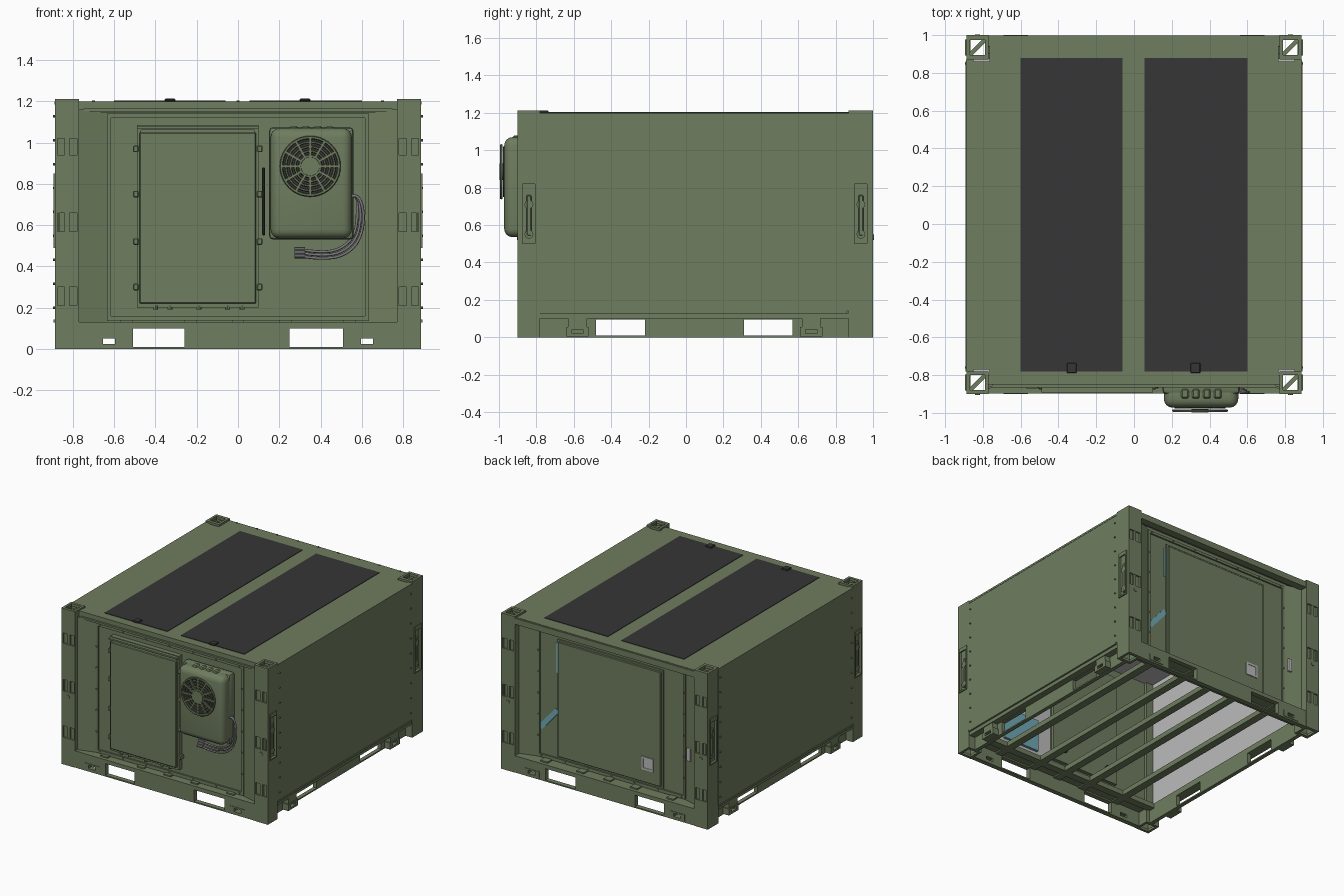
import bpy, bmesh
from math import pi, sin, cos
from mathutils import Matrix, Vector

if "Cube" in bpy.data.objects:
    bpy.data.objects.remove(bpy.data.objects["Cube"])


def mat(name, r, g, b):
    m = bpy.data.materials.new(name)
    m.diffuse_color = (r, g, b, 1)
    m.use_nodes = True
    m.node_tree.nodes["Principled BSDF"].inputs["Base Color"].default_value = m.diffuse_color
    return m


GREEN = mat("olive_green", 0.16, 0.205, 0.115)
DARK = mat("dark_grey", 0.037, 0.037, 0.037)
GREY = mat("light_grey", 0.5, 0.5, 0.5)
METAL = mat("hose_grey", 0.2, 0.2, 0.21)
BLUE = mat("pale_blue", 0.16, 0.4, 0.46)


def finish(name, bm, m, smooth=False):
    bmesh.ops.recalc_face_normals(bm, faces=bm.faces)
    me = bpy.data.meshes.new(name)
    bm.to_mesh(me)
    bm.free()
    ob = bpy.data.objects.new(name, me)
    bpy.context.collection.objects.link(ob)
    me.materials.append(m)
    if smooth:
        bpy.ops.object.select_all(action='DESELECT')
        ob.select_set(True)
        bpy.context.view_layer.objects.active = ob
        bpy.ops.object.shade_smooth_by_angle()
    return ob


def add_box(bm, x0, x1, y0, y1, z0, z1, rot=None):
    s = Matrix.Diagonal((abs(x1 - x0), abs(y1 - y0), abs(z1 - z0), 1))
    t = Matrix.Translation(((x0 + x1) / 2, (y0 + y1) / 2, (z0 + z1) / 2))
    bmesh.ops.create_cube(bm, size=1, matrix=t @ (rot or Matrix()) @ s)


def box(name, x0, x1, y0, y1, z0, z1, m=GREEN, bevel=0, seg=1, rot=None):
    bm = bmesh.new()
    add_box(bm, x0, x1, y0, y1, z0, z1, rot)
    if bevel:
        bmesh.ops.bevel(bm, geom=bm.edges[:], offset=bevel, segments=seg, affect='EDGES', profile=0.5)
    return finish(name, bm, m, seg > 1)


def pierced(name, axis, p0, p1, u0, u1, v0, v1, holes, m=GREEN):
    """Flat plate from p0 to p1 along an axis, with rectangular holes (ua, ub, va, vb)."""
    us = sorted({u0, u1, *[h[0] for h in holes], *[h[1] for h in holes]})
    vs = sorted({v0, v1, *[h[2] for h in holes], *[h[3] for h in holes]})

    def solid(i, j):
        if not (0 <= i < len(us) - 1 and 0 <= j < len(vs) - 1):
            return False
        u, v = (us[i] + us[i + 1]) / 2, (vs[j] + vs[j + 1]) / 2
        return not any(h[0] < u < h[1] and h[2] < v < h[3] for h in holes)

    bm = bmesh.new()

    def quad(*pts):
        order = {'x': (2, 0, 1), 'y': (0, 2, 1), 'z': (0, 1, 2)}[axis]
        bm.faces.new([bm.verts.new([q[k] for k in order]) for q in pts])

    for i in range(len(us) - 1):
        for j in range(len(vs) - 1):
            if not solid(i, j):
                continue
            a, b, c, d = us[i], us[i + 1], vs[j], vs[j + 1]
            for p in (p0, p1):
                quad((a, c, p), (b, c, p), (b, d, p), (a, d, p))
            for di, dj, s, e in ((-1, 0, (a, c), (a, d)), (1, 0, (b, c), (b, d)),
                                 (0, -1, (a, c), (b, c)), (0, 1, (a, d), (b, d))):
                if not solid(i + di, j + dj):
                    quad((*s, p0), (*e, p0), (*e, p1), (*s, p1))
    bmesh.ops.remove_doubles(bm, verts=bm.verts, dist=1e-5)
    return finish(name, bm, m)


def bolts(name, pts, axis, r=0.008, h=0.012, m=GREEN):
    bm = bmesh.new()
    rot = Vector((0, 0, 1)).rotation_difference(Vector(axis)).to_matrix().to_4x4()
    for p in pts:
        bmesh.ops.create_cone(bm, cap_ends=True, segments=8 if r < 0.03 else 32, radius1=r, radius2=r, depth=h,
                              matrix=Matrix.Translation(p) @ rot)
    return finish(name, bm, m)


# Corner posts: hollow, with three lashing pockets and pierced corner castings
for sx, side in ((-1, "left"), (1, "right")):
    for sy, yo, yi, end in ((-1, -0.9, -0.78, "front"), (1, 1.0, 0.87, "back")):
        n = f"{end}_{side}_post_"
        xo, xi = sx * 0.887, sx * 0.77
        xa, xb = sorted((xo, xi))
        ya, yb = sorted((yo, yi))
        xc, yc = (xa + xb) / 2, (ya + yb) / 2
        pockets = [(0.21, 0.3), (0.57, 0.66), (0.94, 1.02)]
        pierced(n + "end_face", 'y', yo, yo - sy * 0.012, xa, xb, 0, 1.2,
                [(xc - 0.048, xc + 0.048, a, b) for a, b in pockets])
        pierced(n + "side_face", 'x', xo, xo - sx * 0.012, ya, yb, 0, 1.2,
                [(yc - 0.035, yc + 0.035, 0.5, 0.84)])
        box(n + "inner_face", xa, xb, yi, yi + sy * 0.01, 0, 1.2)
        box(n + "inner_side", xi, xi + sx * 0.01, ya, yb, 0, 1.2)
        box(n + "side_recess", xo - sx * 0.022, xo - sx * 0.018, ya + .005, yb - .005, 0.45, 0.9)
        for k, (za, zb) in enumerate(pockets):
            box(f"{n}pocket_{k}", xa + .005, xb - .005, yo - sy * 0.02, yo - sy * 0.016, za - 0.03, zb + 0.03)
            box(f"{n}lashing_bar_{k}", xc - 0.012, xc + 0.012, yo - sy * 0.016, yo - sy * 0.002, za, zb)
        bolts(n + "lock_pin", [(xc, yo, 0.535)], (0, sy, 0), 0.014, 0.008)
        # latch handle inside the side slot
        pierced(n + "slot_rim", 'x', xo, xo + sx * 0.008, yc - 0.042, yc + 0.042, 0.49, 0.85,
                [(yc - 0.034, yc + 0.034, 0.5, 0.82)])
        box(n + "handle", xo - sx * 0.018, xo - sx * 0.001, yc - 0.014, yc + 0.014, 0.54, 0.76, bevel=0.006)
        bolts(n + "handle_ends", [(xo - sx * 0.01, yc, z) for z in (0.55, 0.71)], (1, 0, 0), 0.024, 0.016)
        for za, zb, lab in ((1.19, 1.211, "top"), (0, 0.02, "bottom")):
            pierced(n + lab + "_casting", 'z', za, zb, xa, xb, ya, yb,
                    [(xc - 0.04, xc + 0.04, yc - 0.04, yc + 0.04)])
        box(n + "casting_bar", xc - 0.055, xc + 0.055, yc - 0.011, yc + 0.011, 1.17, 1.195,
            rot=Matrix.Rotation(pi / 4, 4, 'Z'))

# Roof with cut-away corners, dark roof mats and lugs
pierced("roof", 'z', 1.17, 1.2, -0.885, 0.885, -0.845, 0.985,
        [(a, b, c, d) for a, b in ((-0.885, -0.765), (0.765, 0.885)) for c, d in ((-0.845, -0.77), (0.86, 0.985))])
for xa, xb, s in ((-0.6, -0.06, "left"), (0.055, 0.6, "right")):
    box(s + "_roof_mat", xa, xb, -0.78, 0.88, 1.198, 1.204, DARK)
    x = -0.33 if xa < 0 else 0.325
    box(s + "_roof_lug", x - 0.026, x + 0.026, -0.79, -0.735, 1.2, 1.213, DARK, 0.004)
bolts("roof_edge_bolts", [(-0.7 + 0.175 * i, 0.985, 1.197) for i in range(9)], (0, 0, 1), 0.007)
box("front_top_rail", -0.77, 0.77, -0.85, -0.8, 1.145, 1.2)
box("front_drip_edge", -0.75, 0.75, -0.865, -0.83, 1.15, 1.165)
box("back_top_rail", -0.77, 0.77, 0.94, 0.997, 1.15, 1.197)

# Base sills with fork pockets and tie-down holes
ends = [(-0.51, -0.26, 0.01, 0.1), (0.25, 0.51, 0.01, 0.1), (-0.655, -0.595, 0.025, 0.05), (0.595, 0.655, 0.025, 0.05)]
for yo, yi, end in ((-0.897, -0.86, "front"), (0.997, 0.96, "back")):
    pierced(end + "_sill", 'y', yo, yi, -0.77, 0.77, 0, 0.125, ends)
    s = 1 if yo > 0 else -1
    box(end + "_sill_ledge", -0.77, 0.77, yo, s * 0.8, 0.112, 0.13)
    for x in (-0.625, 0.625):
        pierced(end + "_tie_down", 'y', yo, yo + s * 0.004, x - 0.065, x + 0.065, 0.012, 0.062,
                [(x - 0.03, x + 0.03, 0.025, 0.05)])
sides = [(-0.48, -0.22, 0.01, 0.095), (0.31, 0.57, 0.01, 0.095)]
for sx, side in ((-1, "left"), (1, "right")):
    pierced(side + "_sill", 'x', sx * 0.83, sx * 0.8, -0.78, 0.87, 0, 0.14, sides)
    box(side + "_sill_rail", sx * 0.8, sx * 0.88, -0.78, 0.87, 0.1, 0.13)
    for yc in (-0.58, 0.67):
        pierced(side + "_side_tie_down", 'x', sx * 0.83, sx * 0.88, yc - 0.06, yc + 0.06, 0.005, 0.055,
                [(yc - 0.03, yc + 0.03, 0.02, 0.042)])
        box(side + "_pocket_block", sx * 0.83, sx * 0.875, yc - 0.05, yc + 0.05, 0.055, 0.1)
    # Side wall panel with edging and bolts
    box(side + "_wall", sx * 0.85, sx * 0.888, -0.782, 0.872, 0.14, 1.19)
    box(side + "_wall_bottom_trim", sx * 0.85, sx * 0.893, -0.78, 0.86, 0.128, 0.142)
    box(side + "_wall_top_trim", sx * 0.85, sx * 0.89, -0.78, 0.87, 1.185, 1.2)
    bolts(side + "_wall_bolts", [(sx * 0.889, y, 0.2 + 0.116 * i) for y in (-0.76, 0.85) for i in range(9)],
          (1, 0, 0), 0.006, 0.014)

# Open floor frame seen from below
for i, x in enumerate((-0.54, -0.23, 0.0, 0.23, 0.54)):
    box(f"floor_beam_{i}", x - 0.03, x + 0.03, -0.87, 0.97, 0.102, 0.14)
for i, y in enumerate((-0.76, 0.84)):
    box(f"cross_beam_{i}", -0.83, 0.83, y - 0.03, y + 0.03, 0.102, 0.14)
# Grey interior lining, inner door and blue panel on the inside of the front wall
for sx in (-1, 1):
    box("side_lining", sx * 0.83, sx * 0.85, -0.8, 0.88, 0.14, 1.17, GREY)
box("ceiling_lining", -0.83, 0.83, -0.8, 0.88, 1.15, 1.17, GREY)
box("inner_front_lining", 0.12, 0.83, -0.8, -0.785, 0.14, 1.15, GREY)
box("inner_door", -0.49, 0.1, -0.8, -0.775, 0.2, 1.08)
box("inner_blue_panel", 0.25, 0.56, -0.785, -0.765, 0.2, 0.45, BLUE)
bolts("inner_door_knobs", [(x, -0.77, 0.3) for x in (-0.4, -0.2, 0.0)], (0, 1, 0), 0.02, 0.03, DARK)

# End walls: recessed panel, slanted flanges, trim frame and bolts
for yw, s, end in ((-0.83, -1, "front"), (0.905, 1, "back")):
    box(end + "_wall", -0.77, 0.77, yw, yw - s * 0.03, 0.12, 1.18)
    for sx in (-1, 1):
        yf = yw + s * 0.018
        box(end + "_wall_flange", sx * 0.632, sx * 0.775, yf - 0.005, yf + 0.005, 0.125, 1.16,
            rot=Matrix.Rotation(sx * s * 0.28, 4, 'Z'))
    pierced(end + "_wall_trim", 'y', yw, yw + s * 0.012, -0.635, 0.635, 0.135, 1.14, [(-0.615, 0.615, 0.16, 1.12)])
    bolts(end + "_trim_bolts", [(-0.6 + 0.2 * i, yw + s * 0.012, z) for i in range(7) for z in (0.148, 1.13)]
          + [(x, yw + s * 0.012, 0.3 + 0.165 * i) for x in (-0.625, 0.625) for i in range(5)], (0, 1, 0), 0.007)

# Front door with frame, hinges and stay
pierced("front_door_frame", 'y', -0.83, -0.868, -0.49, 0.1, 0.2, 1.085, [(-0.47, 0.08, 0.23, 1.06)])
box("front_door", -0.478, 0.088, -0.886, -0.835, 0.22, 1.05, bevel=0.005)
box("front_door_rain_lip", -0.49, 0.1, -0.892, -0.83, 1.068, 1.08)
for z in (0.3, 0.52, 0.75, 0.97):
    for x in (-0.495, 0.105):
        box("front_door_latch", x - 0.013, x + 0.013, -0.875, -0.83, z - 0.016, z + 0.016, bevel=0.004)
bolts("front_door_feet", [(x, -0.86, 0.2) for x in (-0.4, -0.33, -0.19, -0.05, 0.02)], (0, 0, 1), 0.012, 0.02)
box("door_stay", 0.117, 0.131, -0.87, -0.85, 0.55, 0.88, DARK, 0.004)

# Back door with grey latch and blue strips beside it
box("back_door", -0.43, 0.45, 0.9, 0.925, 0.18, 1.07, bevel=0.004)
pierced("back_door_seal", 'y', 0.905, 0.915, -0.445, 0.465, 0.165, 1.085, [(-0.432, 0.452, 0.178, 1.072)])
pierced("back_door_latch", 'y', 0.924, 0.932, -0.37, -0.27, 0.28, 0.38, [(-0.355, -0.285, 0.295, 0.365)], GREY)
box("back_door_latch_plate", -0.355, -0.285, 0.924, 0.928, 0.295, 0.365, GREY)
box("flange_latch", -0.69, -0.66, 0.92, 0.935, 0.45, 0.55, GREY)
box("blue_strip", 0.43, 0.655, 0.904, 0.909, 0.425, 0.465, BLUE, rot=Matrix.Rotation(0.86, 4, 'Y'))
box("blue_edge_strip", 0.47, 0.482, 0.904, 0.908, 0.82, 1.05, BLUE)

# Cooling unit with fan grille
box("cooling_unit_base", 0.15, 0.56, -0.9, -0.83, 0.53, 1.075, bevel=0.02, seg=2)
box("cooling_unit", 0.158, 0.552, -0.972, -0.84, 0.535, 1.07, bevel=0.045, seg=4)
for i in range(4):
    box(f"cooling_unit_louver_{i}", 0.25 + 0.058 * i, 0.29 + 0.058 * i, -0.925, -0.87, 1.06, 1.08, bevel=0.008)
FAN = Vector((0.35, -0.978, 0.885))
bolts("fan_well", [FAN + Vector((0, 0.005, 0))], (0, 1, 0), 0.135, 0.01, DARK)
for i, r in enumerate((0.14, 0.118, 0.095, 0.073, 0.05)):
    bpy.ops.mesh.primitive_torus_add(major_radius=r, minor_radius=0.008 if i in (0, 4) else 0.006, major_segments=40,
                                     minor_segments=6, location=FAN - Vector((0, 0.01, 0)), rotation=(pi / 2, 0, 0))
    ring = bpy.context.object
    ring.name = f"fan_grille_ring_{i}"
    ring.data.materials.append(GREEN)
    bpy.ops.object.shade_smooth_by_angle()
bm = bmesh.new()
for k in range(12):
    a = k * pi / 6
    c = FAN + Vector((0.094 * cos(a), -0.01, 0.094 * sin(a)))
    add_box(bm, c.x - 0.047, c.x + 0.047, c.y - 0.007, c.y + 0.005, c.z - 0.006, c.z + 0.006, Matrix.Rotation(-a, 4, 'Y'))
finish("fan_grille_spokes", bm, GREEN)
bolts("fan_hub", [FAN - Vector((0, 0.01, 0))], (0, 1, 0), 0.045, 0.018)

# Hoses looping from the unit's side to loose connectors
for k in range(3):
    d = 0.016 * k
    cu = bpy.data.curves.new(f"hose_{k}", 'CURVE')
    cu.dimensions = '3D'
    cu.bevel_depth, cu.bevel_resolution, cu.resolution_u = 0.007, 2, 6
    sp = cu.splines.new('NURBS')
    path = [(0.55, 0.74), (0.58, 0.75), (0.61 - d, 0.7), (0.61 - d, 0.56), (0.54 - d, 0.45 + d), (0.42, 0.43 + d), (0.3, 0.45 + d)]
    sp.points.add(len(path) - 1)
    sp.use_endpoint_u, sp.order_u = True, 4
    for p, (x, z) in zip(sp.points, path):
        p.co = (x, -0.89 + 0.008 * k, z, 1)
    ob = bpy.data.objects.new(f"hose_{k}", cu)
    bpy.context.collection.objects.link(ob)
    cu.materials.append(METAL)
    bolts(f"hose_plug_{k}", [(0.3, -0.89 + 0.008 * k, 0.45 + d)], (1, 0, 0), 0.011, 0.05, METAL)
